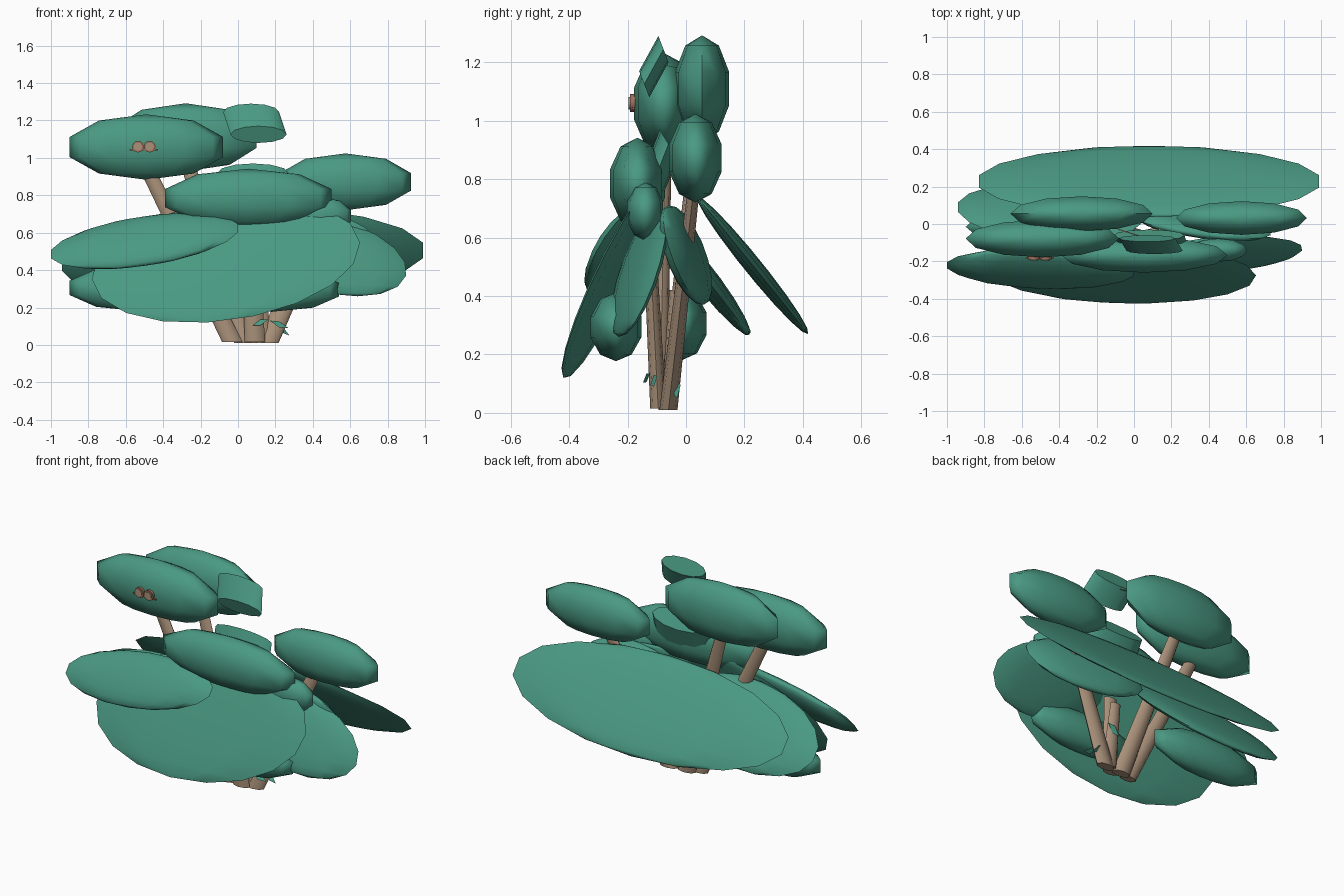
import bpy, bmesh, math
from mathutils import Vector, Matrix

if "Cube" in bpy.data.objects:
    bpy.data.objects.remove(bpy.data.objects["Cube"])


def material(name, rgb):
    m = bpy.data.materials.new(name)
    m.diffuse_color = (*rgb, 1)
    m.use_nodes = True
    m.node_tree.nodes["Principled BSDF"].inputs["Base Color"].default_value = m.diffuse_color
    return m


GREEN = material("foliage_green", (0.068, 0.32, 0.225))
BROWN = material("bark_brown", (0.40, 0.285, 0.195))
RUST = material("rust_brown", (0.33, 0.16, 0.105))


def finish(name, bm, mat, angle=40):
    bmesh.ops.recalc_face_normals(bm, faces=bm.faces)
    me = bpy.data.meshes.new(name)
    bm.to_mesh(me)
    bm.free()
    me.materials.append(mat)
    ob = bpy.data.objects.new(name, me)
    bpy.context.collection.objects.link(ob)
    bpy.context.view_layer.objects.active = ob
    ob.select_set(True)
    bpy.ops.object.shade_smooth_by_angle(angle=math.radians(angle))
    ob.select_set(False)


def frame(center, x, y, z):
    """Sheared frame; a plain number for y is a thickness square to x and z."""
    x, z = Vector(x), Vector(z)
    y = z.cross(x).normalized() * y if isinstance(y, float) else Vector(y)
    m = Matrix((x, y, z)).transposed().to_4x4()
    m.translation = Vector(center)
    return m


def blob(name, center, xvec, thick, pole, rings=5):
    # Coarse sphere: blunt rim with pointed poles
    bm = bmesh.new()
    bmesh.ops.create_uvsphere(bm, u_segments=12, v_segments=rings, radius=1)
    s = 1 / math.cos(math.pi / (2 * rings))
    bmesh.ops.scale(bm, vec=(s, s, 1), verts=bm.verts)
    bmesh.ops.transform(bm, matrix=frame(center, xvec, thick, pole), verts=bm.verts)
    finish(name, bm, GREEN, 60)


def drum(name, center, xvec, yvec, axis):
    bm = bmesh.new()
    bmesh.ops.create_cone(bm, cap_ends=True, segments=12, radius1=1, radius2=1, depth=2)
    bmesh.ops.transform(bm, matrix=frame(center, xvec, yvec, axis), verts=bm.verts)
    finish(name, bm, GREEN)


def stem(name, a, b, r1, r2):
    # Tapered trunk, flattened front to back
    a, b = Vector(a), Vector(b)
    bm = bmesh.new()
    bmesh.ops.create_cone(bm, cap_ends=True, segments=8, radius1=r1, radius2=r2, depth=2)
    bmesh.ops.transform(bm, matrix=frame((a + b) / 2, (1, 0, 0), (0, 0.5, 0), (b - a) / 2), verts=bm.verts)
    finish(name, bm, BROWN, 50)


# Rounded foliage clumps: centre, half sizes
clumps = {
    "top_front_clump": ((-0.49, -0.078, 1.058), (0.41, 0.10, 0.175)),
    "top_back_clump": ((-0.28, 0.055, 1.11), (0.38, 0.093, 0.182)),
    "right_back_clump": ((0.575, 0.032, 0.872), (0.35, 0.09, 0.152)),
    "middle_front_clump": ((0.055, -0.166, 0.785), (0.445, 0.094, 0.157)),
    "small_right_clump": ((0.45, -0.14, 0.69), (0.155, 0.062, 0.1)),
    "low_left_clump": ((-0.53, -0.015, 0.305), (0.37, 0.085, 0.125)),
    "low_front_clump": ((0.18, -0.24, 0.295), (0.36, 0.087, 0.118)),
}
for name, (c, (hx, hy, hz)) in clumps.items():
    blob(name, c, (hx, 0, 0), hy, (0, 0, hz))

# Flat, slanted foliage plates
blob("front_plate", (-0.065, -0.262, 0.45), (0.70, -0.04, 0.04), 0.025, (0.10, 0.158, 0.33), 9)
blob("back_plate", (0.08, 0.228, 0.505), (0.91, 0, 0), 0.03, (0, -0.19, 0.235), 9)
blob("left_plate", (-0.50, -0.24, 0.555), (0.5, -0.02, 0.07), 0.045, (0, 0.10, 0.13), 9)
blob("right_plate", (0.48, -0.16, 0.48), (0.385, 0.06, 0), 0.035, (-0.16, 0.07, 0.22), 9)
blob("left_back_plate", (-0.45, 0.06, 0.47), (0.49, -0.03, 0.04), 0.04, (0, -0.155, 0.20), 9)
blob("inner_plate", (0.36, 0.0, 0.54), (0.37, -0.05, 0), 0.05, (0, -0.06, 0.17), 9)

# Cut-off foliage drums
drum("top_drum", (0.09, -0.11, 1.185), (0.15, 0, 0), (0, -0.0175, 0.045), (-0.02, 0.033, 0.06))
drum("middle_drum", (0.09, -0.095, 0.83), (0.19, 0, 0), (0, -0.03, 0.05), (-0.01, 0.035, 0.09))

# Trunks fanning out from one foot
stem("left_trunk", (-0.03, -0.09, 0.015), (-0.49, -0.07, 0.95), 0.055, 0.042)
stem("left_back_trunk", (0.04, -0.065, 0.01), (-0.28, 0.04, 1.0), 0.06, 0.038)
stem("right_trunk", (0.155, -0.06, 0.01), (0.52, 0.03, 0.80), 0.062, 0.04)
stem("front_trunk", (0.09, -0.095, 0.015), (0.07, -0.12, 0.50), 0.055, 0.045)
stem("short_stub", (0.13, -0.06, 0.02), (0.10, -0.04, 0.42), 0.05, 0.035)
stem("top_drum_twig", (-0.08, -0.03, 1.18), (0.05, -0.07, 1.19), 0.006, 0.004)

# Little sprouts near the foot
for i, (x, y, z, dx, dz) in enumerate([(0.12, -0.135, 0.12, 0.04, 0.015), (0.22, -0.11, 0.11, 0.05, -0.02),
                                       (0.24, -0.03, 0.08, 0.035, -0.03), (0.13, -0.02, 0.24, 0.04, 0.03)]):
    bm = bmesh.new()
    pts = [(-dx, 0, -dz), (0, -0.012, -0.016), (dx, 0, dz), (0, 0.012, 0.016)]
    bm.faces.new([bm.verts.new((x + a, y + b, z + c)) for a, b, c in pts])
    finish(f"sprout_{i + 1}", bm, GREEN)


# Round rimmed eyepieces on the top front clump
def disc(bm, x, y, z, r, depth):
    m = Matrix.Translation((x, y, z)) @ Matrix.Rotation(math.pi / 2, 4, 'X')
    bmesh.ops.create_cone(bm, cap_ends=True, segments=12, radius1=r, radius2=r, depth=depth, matrix=m)


for name, x in (("left", -0.535), ("right", -0.472)):
    bm = bmesh.new()
    disc(bm, x, -0.183, 1.06, 0.031, 0.016)
    finish(name + "_eyepiece_rim", bm, RUST)
    bm = bmesh.new()
    disc(bm, x, -0.193, 1.06, 0.022, 0.006)
    finish(name + "_eyepiece_lens", bm, BROWN)
bm = bmesh.new()
for x in (-0.565, -0.504, -0.443):
    bmesh.ops.create_cube(bm, size=1, matrix=Matrix.Translation((x, -0.181, 1.043)) @ Matrix.Diagonal((0.03, 0.008, 0.008, 1)))
finish("eyepiece_bridge", bm, RUST)
